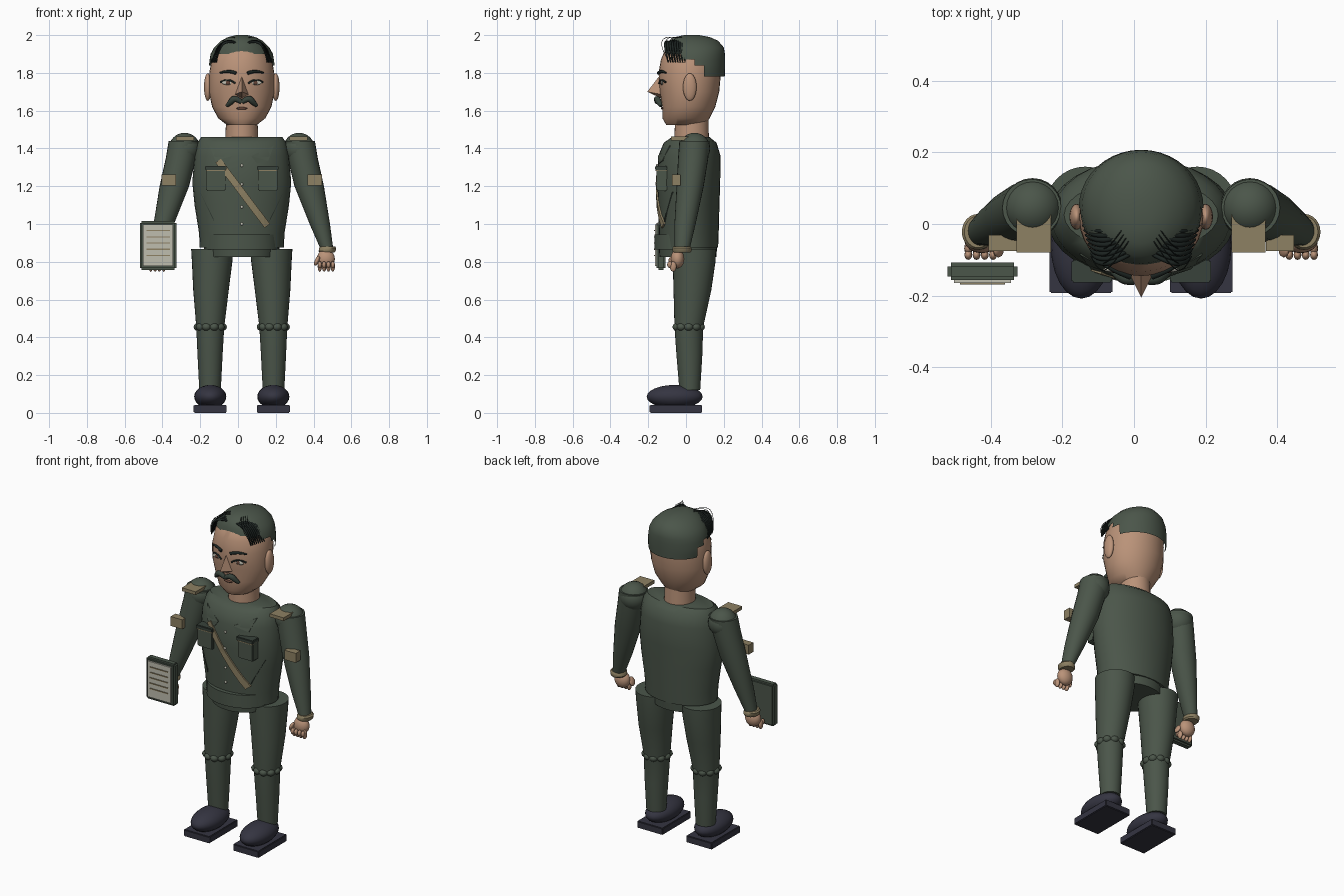
import bpy, bmesh, math
from mathutils import Vector

cube = bpy.data.objects.get("Cube")
if cube:
    bpy.data.objects.remove(cube, do_unlink=True)

CX = 0.02  # body centre line


def material(name, r, g, b):
    m = bpy.data.materials.new(name)
    m.use_nodes = True
    m.diffuse_color = (r, g, b, 1)
    bsdf = m.node_tree.nodes["Principled BSDF"]
    bsdf.inputs["Base Color"].default_value = (r, g, b, 1)
    bsdf.inputs["Roughness"].default_value = 0.8
    return m


GREEN = material("uniform_green", 0.07, 0.092, 0.068)
DARK = material("dark_green", 0.04, 0.055, 0.043)
SKIN = material("skin", 0.49, 0.29, 0.19)
KHAKI = material("khaki", 0.27, 0.22, 0.125)
BLACK = material("hair_black", 0.012, 0.018, 0.016)
NAVY = material("shoe_navy", 0.035, 0.035, 0.053)
PAPER = material("paper", 0.52, 0.51, 0.43)
BROWN = material("brown", 0.13, 0.06, 0.04)


def finish(name, bm, mat, smooth=True):
    bmesh.ops.recalc_face_normals(bm, faces=bm.faces)
    me = bpy.data.meshes.new(name)
    bm.to_mesh(me)
    bm.free()
    ob = bpy.data.objects.new(name, me)
    bpy.context.scene.collection.objects.link(ob)
    me.materials.append(mat)
    if smooth:
        bpy.ops.object.select_all(action="DESELECT")
        ob.select_set(True)
        bpy.context.view_layer.objects.active = ob
        bpy.ops.object.shade_smooth_by_angle(angle=math.radians(40))
    return ob


def loft(name, rings, mat, n=32, keep=None):
    """Skin elliptical rings given as (z, x, y, rx, ry); keep filters faces."""
    bm = bmesh.new()
    loops = []
    for z, x, y, rx, ry in rings:
        loops.append([bm.verts.new((x + rx * math.cos(2 * math.pi * i / n),
                                    y + ry * math.sin(2 * math.pi * i / n), z)) for i in range(n)])
    for a, b in zip(loops, loops[1:]):
        for i in range(n):
            j = (i + 1) % n
            bm.faces.new((a[i], a[j], b[j], b[i]))
    bm.faces.new(loops[-1])
    if keep:
        bm.normal_update()
        drop = [f for f in bm.faces if not keep(f.calc_center_median())]
        bmesh.ops.delete(bm, geom=drop, context="FACES")
    else:
        bm.faces.new(loops[0][::-1])
    return finish(name, bm, mat)


def ball(name, pos, size, mat, seg=24, turn=0):
    bm = bmesh.new()
    bmesh.ops.create_uvsphere(bm, u_segments=seg, v_segments=seg // 2, radius=1)
    ob = finish(name, bm, mat)
    ob.location, ob.scale, ob.rotation_euler = pos, size, (0, turn, 0)
    return ob


def box(name, lo, hi, mat, bevel=0.0):
    bm = bmesh.new()
    bmesh.ops.create_cube(bm, size=1)
    lo, hi = Vector(lo), Vector(hi)
    for v in bm.verts:
        v.co = (lo + hi) / 2 + v.co * (hi - lo)
    if bevel:
        bmesh.ops.bevel(bm, geom=bm.edges[:], offset=bevel, segments=2, affect="EDGES")
    return finish(name, bm, mat, bool(bevel))


def front(rings, x, z):
    """Front y of a lofted body at x, z."""
    for a, b in zip(rings, rings[1:]):
        if a[0] <= z <= b[0]:
            t = (z - a[0]) / (b[0] - a[0])
            _, cx, cy, rx, ry = [p + t * (q - p) for p, q in zip(a, b)]
            return cy - ry * math.sqrt(max(0, 1 - ((x - cx) / rx) ** 2))
    return 0


def plate(name, rings, points, mat, lift=0.006):
    """Thin plate lying on the front of a lofted body, from an x, z outline."""
    bm = bmesh.new()
    bm.faces.new([bm.verts.new((x, front(rings, x, z) - lift, z)) for x, z in points])
    bmesh.ops.triangulate(bm, faces=bm.faces[:])
    res = bmesh.ops.extrude_face_region(bm, geom=bm.faces[:])
    for v in res["geom"]:
        if isinstance(v, bmesh.types.BMVert):
            v.co.y += 0.009
    return finish(name, bm, mat, False)


def tube(name, points, radius, mat, taper=None):
    cu = bpy.data.curves.new(name, "CURVE")
    cu.dimensions, cu.bevel_depth, cu.bevel_resolution, cu.use_fill_caps = "3D", radius, 2, True
    sp = cu.splines.new("NURBS")
    sp.points.add(len(points) - 1)
    for i, (p, co) in enumerate(zip(sp.points, points)):
        p.co = (*co, 1)
        p.radius = taper[i] if taper else 1
    sp.use_endpoint_u, sp.order_u, sp.resolution_u = True, 3, 6
    ob = bpy.data.objects.new(name, cu)
    cu.materials.append(mat)
    bpy.context.scene.collection.objects.link(ob)


# Torso, belt and hips
TORSO = [(0.875, CX, 0.015, 0.223, 0.155), (0.95, CX, 0.015, 0.226, 0.158), (1.1, CX, 0.015, 0.25, 0.162),
         (1.22, CX, 0.015, 0.262, 0.166), (1.36, CX, 0.018, 0.25, 0.165), (1.43, CX, 0.022, 0.235, 0.14),
         (1.46, CX, 0.025, 0.215, 0.1)]
loft("jacket", TORSO, GREEN)
loft("belt", [(0.865, CX, -0.005, 0.2, 0.163), (0.945, CX, -0.005, 0.197, 0.163)], GREEN)
loft("hips", [(0.825, CX, 0.01, 0.175, 0.15), (0.88, CX, 0.01, 0.18, 0.155)], GREEN)

# Shoulder strap following the chest
strap_a, strap_b, steps = Vector((-0.105, 1.335)), Vector((0.155, 0.99)), 8
side = (strap_b - strap_a).normalized().orthogonal() * 0.018
for i in range(steps):
    p, q = (strap_a.lerp(strap_b, k / steps) for k in (i, i + 1))
    plate("chest_strap", TORSO, [p + side, q + side, q - side, p - side], KHAKI, 0.01)

# Jacket buttons
for z in (1.31, 1.21, 1.09, 1.0):
    ball("button", (CX, front(TORSO, CX, z) - 0.004, z), (0.008, 0.006, 0.008), PAPER, 12)

# Neck and head
HEAD = [(1.525, CX, 0.0, 0.08, 0.105), (1.56, CX, 0.0, 0.125, 0.125), (1.62, CX, 0.015, 0.157, 0.14),
        (1.7, CX, 0.018, 0.174, 0.158), (1.8, CX, 0.02, 0.172, 0.165), (1.87, CX, 0.025, 0.16, 0.158),
        (1.93, CX, 0.03, 0.125, 0.137), (1.96, CX, 0.035, 0.08, 0.08)]
loft("neck", [(1.43, CX, 0.03, 0.088, 0.092), (1.56, CX, 0.03, 0.083, 0.088)], SKIN)
loft("head", HEAD, SKIN)


# Hair cap with a stepped edge above the ears and forehead
def hair_area(c):
    edge = 1.78 if c.y > 0.1 else 1.84 if c.y > 0.045 else 1.87 if c.y > -0.02 else 1.9
    return c.z > edge


HAIR = [(1.78, CX, 0.045, 0.17, 0.16), (1.81, CX, 0.045, 0.174, 0.161), (1.84, CX, 0.045, 0.174, 0.162),
        (1.87, CX, 0.045, 0.17, 0.162), (1.9, CX, 0.045, 0.165, 0.161), (1.935, CX, 0.045, 0.146, 0.155),
        (1.97, CX, 0.04, 0.11, 0.13), (1.99, CX, 0.035, 0.07, 0.09), (2.0, CX, 0.03, 0.03, 0.04)]
loft("hair_cap", HAIR, GREEN, 40, hair_area)

# Nose, a pointed wedge
bm = bmesh.new()
bridge, tip, base = (CX, -0.14, 1.785), (CX, -0.205, 1.7), (CX, -0.13, 1.665)
vs = [bm.verts.new(p) for p in (bridge, tip, base, (CX - 0.04, -0.125, 1.685), (CX + 0.04, -0.125, 1.685))]
for a, b, c in ((0, 1, 3), (0, 1, 4), (1, 2, 3), (1, 2, 4), (0, 3, 2), (0, 2, 4)):
    bm.faces.new((vs[a], vs[b], vs[c]))
finish("nose", bm, SKIN, False)
ball("lower_lip", (CX, front(HEAD, CX, 1.612), 1.612), (0.03, 0.008, 0.007), BROWN, 12)

for s in (-1, 1):
    def X(d):
        return CX + s * d

    def on_face(d, z, lift=0.0):
        return (X(d), front(HEAD, X(d), z) - lift, z)

    # Ears, eyes, brows, moustache
    ball("ear", (X(0.18), 0.02, 1.725), (0.02, 0.036, 0.073), SKIN)
    ball("eye", on_face(0.073, 1.748), (0.034, 0.007, 0.012), PAPER, 16)
    ball("iris", on_face(0.073, 1.748, 0.004), (0.012, 0.006, 0.011), BROWN, 12)
    tube("upper_eyelid", [on_face(d, z, 0.004) for d, z in ((0.035, 1.745), (0.07, 1.775), (0.112, 1.75))],
         0.005, BLACK)
    tube("eyebrow", [on_face(d, z, 0.004) for d, z in ((0.03, 1.798), (0.07, 1.815), (0.115, 1.8))],
         0.009, BLACK, (1, 1, 0.5))
    tube("moustache", [on_face(d, z, 0.025) for d, z in ((0.0, 1.645), (0.035, 1.67), (0.06, 1.645), (0.08, 1.625))],
         0.017, DARK, (0.7, 1, 1, 0.5))

    # Swept locks at the hairline and loose fine strands
    for i in range(8):
        y = -0.095 + 0.013 * i
        tube("hair_lock", [(X(0.015 + 0.004 * i), y + 0.02, 1.955 + 0.004 * i), (X(0.075), y - 0.015, 1.975),
                           (X(0.125 + 0.002 * i), y - 0.015, 1.93), (X(0.135 + 0.004 * i), y, 1.855)],
             0.007, BLACK, (0.7, 1, 1, 0.4))
    for i in range(4):
        y = -0.09 + 0.02 * i
        tube("loose_strand", [(X(0.03), y + 0.05, 1.985), (X(0.08), y - 0.03, 2.0),
                              (X(0.12), y - 0.045, 1.93), (X(0.14), y, 1.86)], 0.0015, BLACK)

    # Lapel, chest pocket and lower pocket seam
    plate("lapel", TORSO, [(X(d), z) for d, z in ((0.17, 1.415), (0.05, 1.36), (0.08, 1.32), (0.14, 1.335))], GREEN)
    a, b = sorted((X(0.085), X(0.19)))
    box("chest_pocket", (a, -0.155, 1.175), (b, -0.1, 1.29), GREEN, 0.006)
    box("pocket_flap", (a - 0.004, -0.163, 1.285), (b + 0.004, -0.1, 1.308), DARK, 0.004)
    box("pocket_trim", (a, -0.161, 1.281), (b, -0.1, 1.286), KHAKI)
    plate("pocket_seam", TORSO, [(X(d), z) for d, z in ((0.222, 1.17), (0.146, 1.01), (0.15, 1.03))], DARK)

    # Shoulder, arm and markings
    ball("shoulder", (X(0.303), 0.045, 1.4), (0.083, 0.083, 0.083), GREEN)
    loft("arm", [(0.87, X(0.45), -0.02, 0.034, 0.04), (1.0, X(0.413), -0.005, 0.054, 0.056),
                 (1.2, X(0.357), 0.022, 0.078, 0.072), (1.35, X(0.322), 0.038, 0.08, 0.08),
                 (1.44, X(0.305), 0.045, 0.082, 0.08)], GREEN, 24)
    a, b = sorted((X(0.252), X(0.347)))
    box("epaulette", (a, -0.08, 1.442), (b, 0.05, 1.462), KHAKI)
    a, b = sorted((X(0.348), X(0.426)))
    box("arm_badge", (a, -0.075, 1.204), (b, -0.03, 1.262), KHAKI)
    loft("cuff", [(0.848, X(0.452), -0.022, 0.038, 0.044), (0.856, X(0.452), -0.022, 0.045, 0.05),
                  (0.874, X(0.455), -0.022, 0.045, 0.05), (0.882, X(0.455), -0.022, 0.038, 0.044)], KHAKI, 24)

    # Hand with curled fingers
    ball("palm", (X(0.445), -0.045, 0.815), (0.048, 0.036, 0.05), SKIN)
    for i in range(4):
        d = 0.413 + 0.023 * i
        ball("finger", (X(d), -0.068, 0.775), (0.0115, 0.018, 0.028), SKIN, 12)
        ball("knuckle", (X(d), -0.086, 0.785), (0.011, 0.014, 0.018), SKIN, 12)
    ball("thumb", (X(0.398), -0.07, 0.805), (0.012, 0.024, 0.028), SKIN, 12, s * 0.4)

    # Leg with gathered knee
    loft("leg", [(0.12, X(0.168), 0.02, 0.057, 0.055), (0.3, X(0.168), 0.018, 0.066, 0.068),
                 (0.455, X(0.167), 0.015, 0.074, 0.076), (0.65, X(0.163), 0.034, 0.094, 0.1),
                 (0.8, X(0.157), 0.043, 0.107, 0.113), (0.868, X(0.156), 0.045, 0.112, 0.115)], GREEN)
    for i in range(10):
        t = 2 * math.pi * i / 10
        ball("knee_gather", (X(0.167) + 0.062 * math.cos(t), 0.014 + 0.063 * math.sin(t), 0.455),
             (0.026, 0.026, 0.022), GREEN, 12)

    # Shoe and sole
    ball("shoe", (X(0.167), -0.06, 0.086), (0.085, 0.148, 0.062), NAVY)
    a, b = sorted((X(0.08), X(0.255)))
    box("sole", (a, -0.193, 0.0), (b, 0.085, 0.042), NAVY, 0.004)

# Clipboard held at the right hand
box("clipboard", (-0.52, -0.156, 0.757), (-0.325, -0.108, 1.015), GREEN, 0.01)
box("clipboard_page", (-0.502, -0.165, 0.778), (-0.343, -0.154, 0.998), PAPER)
for i in range(5):
    z = 0.83 + 0.033 * i
    box("page_line", (-0.485, -0.169, z), (-0.36, -0.164, z + 0.006), KHAKI)
